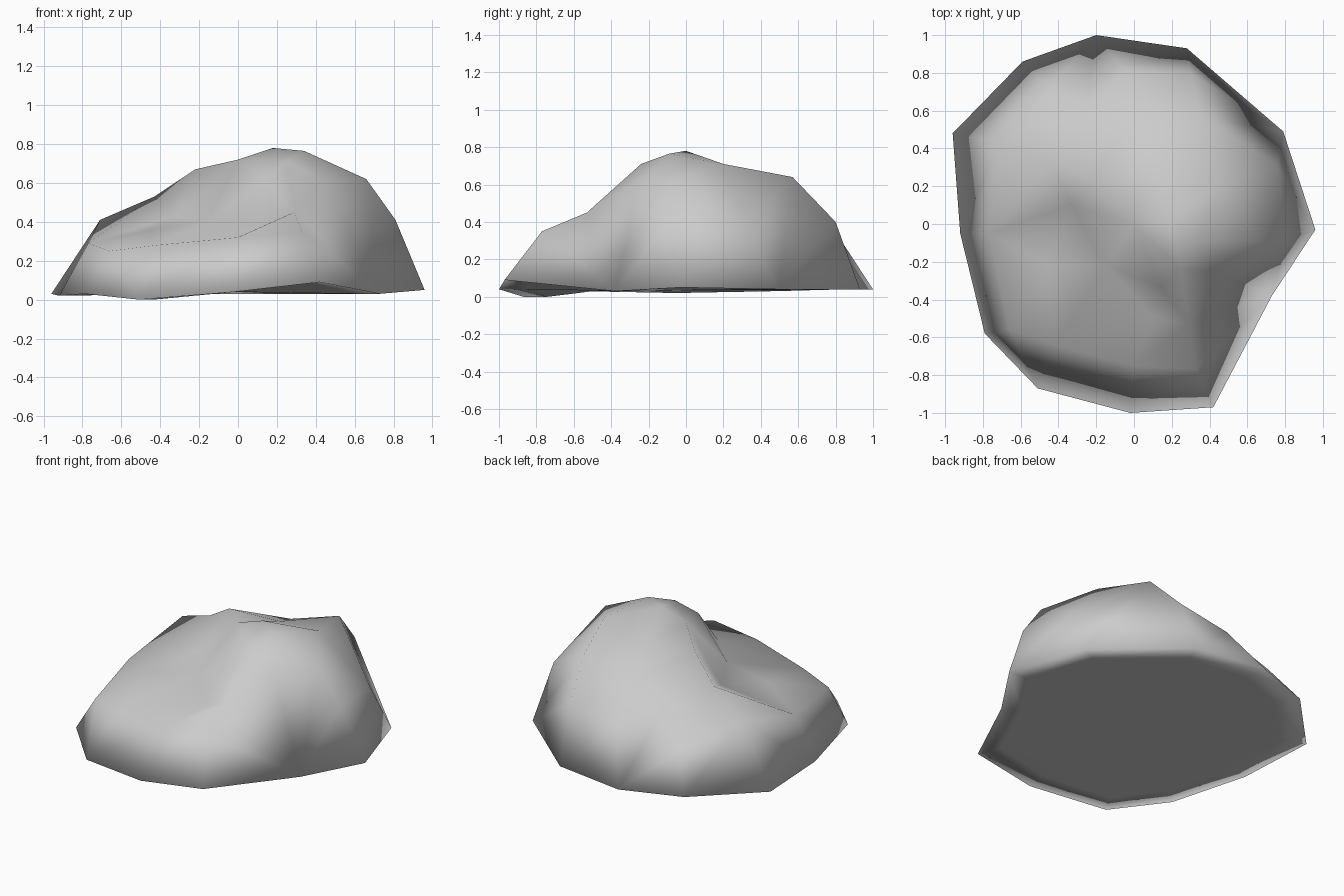
import bpy
import bmesh
from mathutils import Vector
from mathutils.geometry import delaunay_2d_cdt

# Ground outline of the boulder, counter-clockwise
base = [(0.96, -0.03, .05), (0.79, 0.49, .04), (0.28, 0.93, .04), (-0.2, 1.0, .04),
        (-0.59, 0.86, .04), (-0.96, 0.48, .03), (-0.92, -0.05, .02), (-0.79, -0.58, .03),
        (-0.51, -0.87, 0), (-0.02, -1.0, .04), (0.42, -0.97, .09), (0.73, -0.38, .03)]

# Shoulder where the steep sides meet the top
shoulder = [(0.81, -0.08, .41), (0.76, 0.31, .37), (0.30, 0.80, .40), (-0.05, 0.81, .33),
            (-0.45, 0.72, .26), (-0.71, 0.43, .41), (-0.77, -0.05, .29), (-0.66, -0.56, .25),
            (-0.42, -0.64, .28), (0, -0.75, .32), (0.33, -0.77, .35)]

# Crown and the ridge running down to the front right
crown = [(0.35, 0.57, .64), (0, 0.56, .53), (-0.25, 0.62, .43), (-0.43, 0.32, .53),
         (0.66, -0.09, .62), (0.46, 0.20, .71), (0.34, -0.09, .765), (0.18, 0, .78),
         (-0.22, 0.22, .67), (0.10, 0.30, .64), (0.25, -0.24, .71), (0.43, -0.25, .62),
         (0.29, -0.53, .45), (0, 0, .72), (0.14, -0.33, .62)]

# Foot of the hollow on the front left
hollow = [(-0.33, 0.10, .43), (-0.15, -0.22, .41), (0.10, -0.49, .38), (-0.45, -0.22, .36)]

points = base + shoulder + crown + hollow
n = len(base)
flat = [Vector(p[:2]) for p in points]
verts2d, _, tris, orig, _, _ = delaunay_2d_cdt(flat, [], [list(range(n))], 1, 1e-5)

# Drape the triangulation over the heights
bm = bmesh.new()
verts = [bm.verts.new(points[o[0]]) for o in orig]
index = {o[0]: i for i, o in enumerate(orig)}
for t in tris:
    bm.faces.new([verts[i] for i in t])

# Flat underside: an inner ring and a cap, facing down
rim = [verts[index[i]] for i in range(n)]
inner = [bm.verts.new((v.co.x * .85, v.co.y * .85, v.co.z)) for v in rim]
for i in range(n):
    j = (i + 1) % n
    bm.faces.new((rim[j], rim[i], inner[i], inner[j]))
bm.faces.new(inner[::-1])
bm.normal_update()

mesh = bpy.data.meshes.new("boulder")
bm.to_mesh(mesh)
bm.free()
boulder = bpy.data.objects.new("boulder", mesh)
bpy.context.collection.objects.link(boulder)
mesh.shade_smooth()
